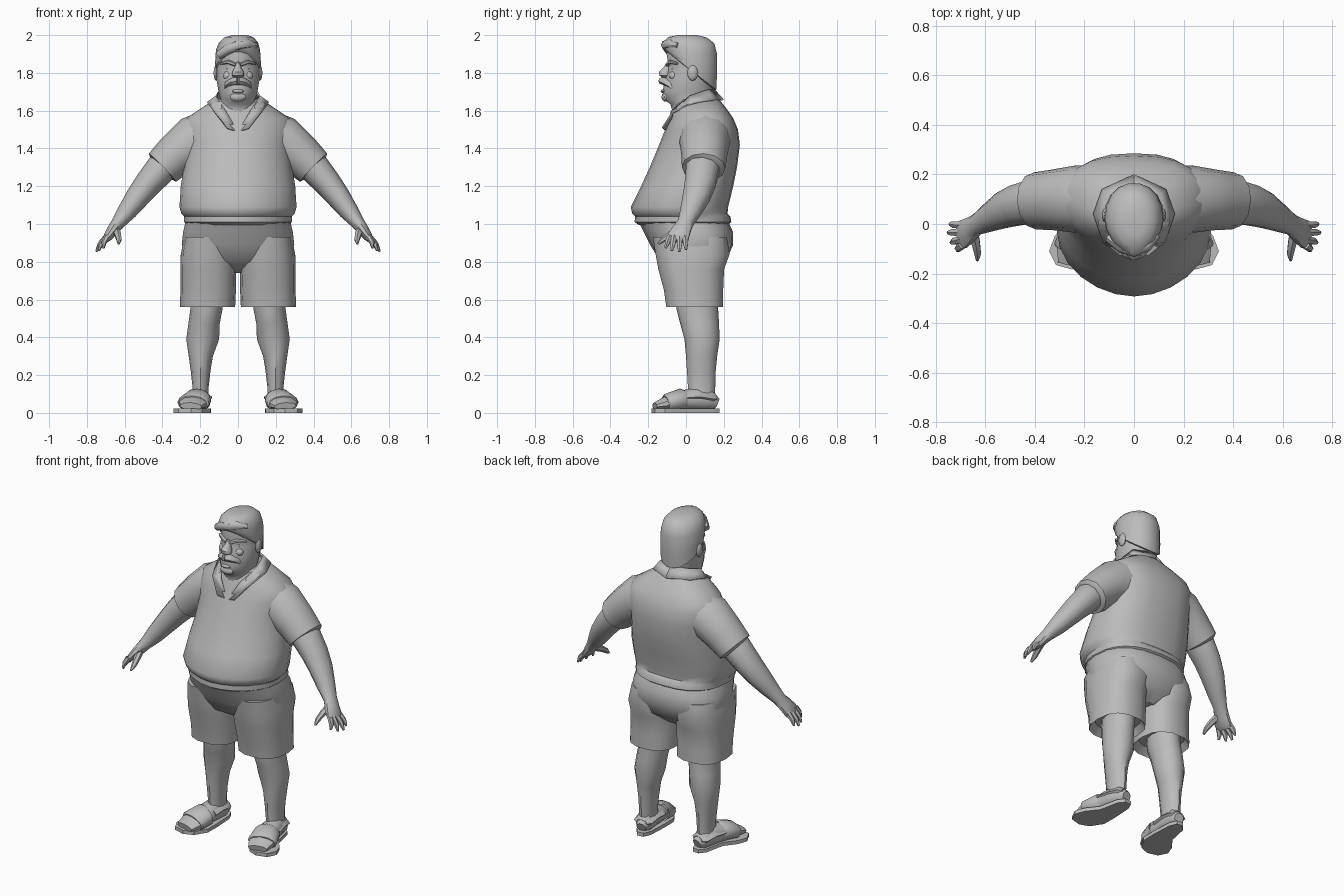
import bpy, bmesh, math
from mathutils import Vector

grey = bpy.data.materials.new("plain_grey")
grey.diffuse_color = (0.5, 0.5, 0.5, 1)


def finish(name, bm, mirror=False, angle=40):
    bmesh.ops.recalc_face_normals(bm, faces=bm.faces)
    me = bpy.data.meshes.new(name)
    bm.to_mesh(me)
    bm.free()
    me.materials.append(grey)
    ob = bpy.data.objects.new(name, me)
    bpy.context.collection.objects.link(ob)
    if mirror:
        mod = ob.modifiers.new("mirror", 'MIRROR')
        mod.use_mirror_merge = False
    bpy.ops.object.select_all(action='DESELECT')
    ob.select_set(True)
    bpy.context.view_layer.objects.active = ob
    bpy.ops.object.shade_smooth_by_angle(angle=math.radians(angle))
    return ob


def loft(name, rings, mirror=False, angle=40):
    """Skin a list of equal-length rings and cap both ends."""
    bm = bmesh.new()
    vs = [[bm.verts.new(p) for p in r] for r in rings]
    n = len(vs[0])
    for a, b in zip(vs, vs[1:]):
        for i in range(n):
            j = (i + 1) % n
            bm.faces.new((a[i], a[j], b[j], b[i]))
    bm.faces.new(vs[0])
    bm.faces.new(vs[-1])
    return finish(name, bm, mirror, angle)


def level(z, hx, yf, yb, cx=0, ef=1.0, eb=1.0, tilt=0, n=16):
    """Horizontal ring: half width, front y, back y; e < 1 is boxy, e > 1 pointed."""
    pts, ym, hy = [], (yf + yb) / 2, (yb - yf) / 2
    for i in range(n):
        a = 2 * math.pi * i / n
        c, s = math.cos(a), math.sin(a)
        e = ef if s < 0 else eb
        x = math.copysign(abs(c) ** e, c) * hx
        y = math.copysign(abs(s) ** e, s) * hy
        pts.append((cx + x, ym + y, z + tilt * (ym + y)))
    return pts


def stack(name, rows, mirror=False, angle=40, **kw):
    return loft(name, [level(*r, **kw) for r in rows], mirror, angle)


def tube(name, secs, side=(0, 1, 0), n=10, mirror=True, angle=45):
    """Sections (x, y, z, thickness radius, radius along side) swept along their path."""
    side = Vector(side)
    cs = [Vector(s[:3]) for s in secs]
    rings = []
    for k, s in enumerate(secs):
        t = (cs[min(k + 1, len(cs) - 1)] - cs[max(k - 1, 0)]).normalized()
        u = (side - t * side.dot(t)).normalized()
        w = t.cross(u)
        rings.append([cs[k] + w * s[3] * math.cos(a) + u * s[4] * math.sin(a)
                      for a in (2 * math.pi * i / n for i in range(n))])
    return loft(name, rings, mirror, angle)


def blob(name, loc, size, mirror=False):
    bm = bmesh.new()
    bmesh.ops.create_uvsphere(bm, u_segments=10, v_segments=6, radius=1)
    for v in bm.verts:
        v.co = Vector(loc) + Vector([a * b for a, b in zip(v.co, size)])
    return finish(name, bm, mirror, 50)


# shirt body, with a pinched and flared hem
stack("shirt", [
    (0.995, .265, -.25, .22), (1.01, .285, -.272, .24), (1.04, .285, -.27, .235),
    (1.055, .30, -.285, .22), (1.09, .31, -.292, .223), (1.20, .303, -.238, .25),
    (1.30, .287, -.192, .27), (1.42, .28, -.142, .285), (1.50, .295, -.11, .275),
    (1.56, .275, -.085, .25), (1.61, .20, -.07, .215), (1.66, .125, -.05, .175),
], ef=1.06, eb=.8, n=24)

# short sleeves with an inset cuff
tube("sleeve", [
    (.14, .10, 1.46, .15, .14), (.24, .10, 1.435, .135, .135),
    (.33, .097, 1.365, .115, .122), (.40, .093, 1.298, .104, .115),
    (.405, .092, 1.293, .085, .095), (.385, .093, 1.312, .08, .09)][:5], n=12)

# collar flaps folded around the neck
bm = bmesh.new()
inner = [(.0, -.105, 1.49), (.065, -.08, 1.60), (.118, .02, 1.68), (.10, .11, 1.71), (0, .15, 1.715)]
outer = [(.055, -.128, 1.51), (.125, -.075, 1.595), (.165, .04, 1.645), (.13, .14, 1.66), (0, .20, 1.66)]
a = [bm.verts.new(p) for p in inner]
b = [bm.verts.new(p) for p in outer]
for i in range(4):
    bm.faces.new((a[i], a[i + 1], b[i + 1], b[i]))
collar = finish("collar", bm, True)
collar.modifiers.new("thickness", 'SOLIDIFY').thickness = .012

# shorts: hips and legs
stack("shorts_hips", [
    (.74, .10, -.03, .14), (.80, .27, -.135, .21), (.89, .298, -.19, .25),
    (.96, .29, -.225, .248), (1.01, .278, -.25, .225)], ef=.95, eb=.8, n=20)
stack("shorts_leg", [
    (.60, .12, -.07, .17, .16), (.56, .146, -.107, .20, .161), (.65, .147, -.12, .20, .158),
    (.76, .148, -.15, .205, .157), (.84, .148, -.165, .235, .155), (.93, .13, -.18, .22, .155),
], True, ef=.8, eb=.8, n=14)

# lower legs
stack("leg", [
    (.08, .045, .01, .15, .20), (.14, .043, .01, .155, .198), (.22, .052, .005, .157, .198),
    (.30, .064, 0, .165, .197), (.39, .087, -.008, .178, .187), (.47, .083, -.03, .175, .18),
    (.55, .085, -.05, .17, .167), (.64, .085, -.05, .17, .165)], True, n=12)

# feet and sandals
tube("foot", [
    (.192, .165, .05, .028, .03), (.197, .13, .065, .055, .052), (.208, .05, .072, .062, .06),
    (.222, -.04, .062, .052, .07), (.238, -.11, .047, .038, .078),
    (.25, -.165, .035, .02, .06)], (1, 0, 0))
tube("sandal_band", [
    (.212, -.015, .068, .055, .068), (.215, -.02, .068, .062, .076),
    (.237, -.10, .052, .05, .087), (.239, -.108, .05, .042, .08)], (1, 0, 0), n=12)
tube("heel_strap", [
    (.193, .16, .075, .02, .035), (.196, .14, .075, .025, .058),
    (.204, .07, .085, .025, .066), (.212, 0, .08, .025, .072)], (1, 0, 0), n=8)
outline = [(.15, .13), (.17, .175), (.21, .178), (.24, .14), (.265, .02), (.32, -.05),
           (.342, -.11), (.315, -.165), (.25, -.183), (.19, -.16), (.145, -.09), (.143, .0)]
loft("sandal_sole", [[(x, y, z) for x, y in outline] for z in (0, .022)], True, 30)

# bare arms and palms
tube("arm", [
    (.34, .09, 1.355, .08, .09), (.41, .088, 1.29, .083, .092), (.475, .075, 1.215, .073, .085),
    (.53, .055, 1.145, .064, .075), (.585, .025, 1.07, .052, .058), (.635, -.003, 1.005, .036, .043),
    (.665, -.025, .965, .031, .052), (.69, -.042, .93, .024, .06), (.705, -.047, .91, .014, .05)])

# fingers and thumb
for i, (y0, x1, y1, z1) in enumerate([(-.005, .742, .0, .865), (-.033, .75, -.035, .853),
                                     (-.062, .738, -.075, .858), (-.085, .712, -.108, .872)]):
    start, tip = Vector((.692, y0, .935)), Vector((x1, y1, z1))
    mid = start.lerp(tip, .6) + Vector((.006, 0, .004))
    tube("finger_%d" % (i + 1), [(*start, .017, .017), (*mid, .014, .015), (*tip, .006, .007)], n=6)
tube("thumb", [(.65, -.02, .975, .022, .022), (.637, -.08, .945, .019, .019),
               (.63, -.12, .918, .015, .015), (.632, -.147, .895, .006, .006)], (1, 0, 0), n=6)

# head and neck
stack("head", [
    (1.50, .10, -.085, .12), (1.60, .108, -.075, .13), (1.635, .103, -.085, .135),
    (1.66, .092, -.122, .138), (1.70, .103, -.125, .142), (1.76, .113, -.118, .148),
    (1.81, .115, -.098, .153), (1.84, .115, -.095, .156), (1.90, .112, -.105, .158),
    (1.95, .10, -.09, .145), (1.98, .06, -.05, .10)], ef=1.15, eb=.95, n=18)

# hair cap, low at the nape and swept up over the brow
stack("hair", [
    (1.83, .108, -.09, .15, 0, 1.1, .95, -.80), (1.835, .12, -.107, .162, 0, 1.1, .95, -.78),
    (1.87, .121, -.115, .166, 0, 1.1, .95, -.50), (1.925, .117, -.122, .166, 0, 1.1, .95, -.14),
    (1.962, .103, -.122, .152, .003, 1.1, .95, -.04), (1.988, .077, -.095, .115, .006, 1, 1, -.02),
    (2.0, .04, -.045, .06, .008)], n=18)
tube("fringe", [(-.10, -.055, 1.895, .022, .022), (-.05, -.092, 1.925, .026, .026),
                (.0, -.107, 1.948, .027, .026), (.05, -.085, 1.955, .026, .026),
                (.09, -.04, 1.945, .015, .02)], n=8, mirror=False)

# face details
stack("nose", [(1.775, .02, -.125, -.08), (1.785, .033, -.142, -.08), (1.805, .03, -.146, -.08),
               (1.83, .017, -.12, -.07), (1.86, .01, -.10, -.06)], n=10)
tube("moustache", [(0, -.122, 1.758, .022, .026), (.03, -.111, 1.754, .02, .024),
                   (.058, -.085, 1.74, .015, .018), (.07, -.07, 1.72, .006, .008)], n=8)
blob("lower_lip", (0, -.121, 1.703), (.033, .013, .01))
blob("chin", (0, -.106, 1.672), (.045, .024, .025))
tube("eyebrow", [(.012, -.098, 1.842, .01, .014), (.05, -.082, 1.858, .011, .016),
                 (.09, -.045, 1.85, .006, .01)], n=6)
blob("eye", (.043, -.066, 1.826), (.02, .014, .011), True)
blob("cheek", (.052, -.066, 1.785), (.03, .025, .024), True)
blob("ear", (.116, .035, 1.80), (.014, .028, .042), True)
